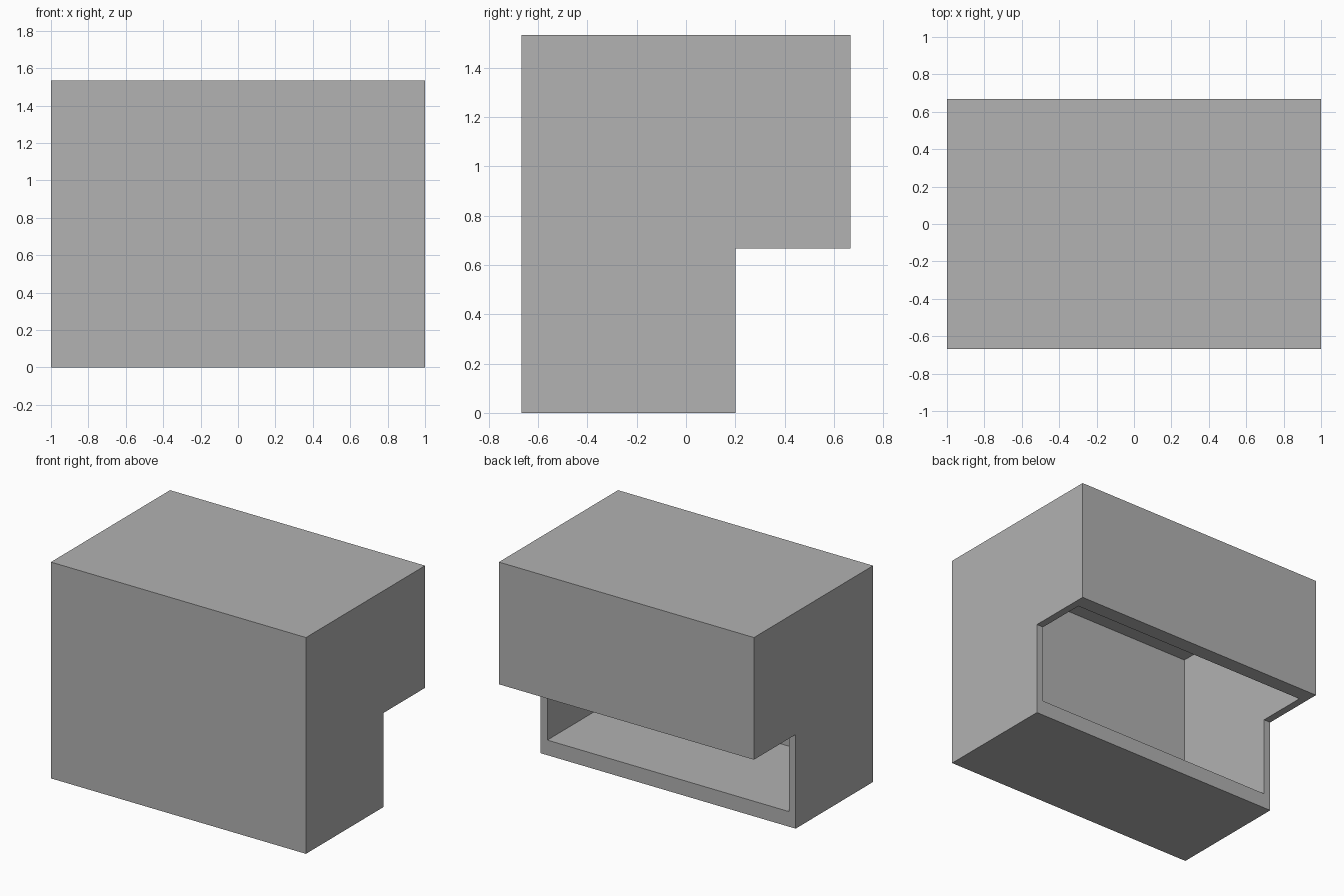
import bpy
import bmesh

if "Cube" in bpy.data.objects:
    bpy.data.objects.remove(bpy.data.objects["Cube"], do_unlink=True)

# Overall sizes
HALF_W, FRONT, BACK, TOP = 1.0, -0.667, 0.667, 1.533
STEP_Y, STEP_Z = 0.2, 0.667      # notch under the rear overhang
THIN, THICK = 0.053, 0.107       # wall thicknesses

grey = bpy.data.materials.new("grey")
grey.use_nodes = True
colour = (0.445, 0.445, 0.445, 1)
grey.diffuse_color = colour
grey.node_tree.nodes["Principled BSDF"].inputs["Base Color"].default_value = colour


def extrude_profile(name, profile, half_width):
    """Extrude a (y, z) outline symmetrically along x."""
    bm = bmesh.new()
    face = bm.faces.new([bm.verts.new((-half_width, y, z)) for y, z in profile])
    result = bmesh.ops.extrude_face_region(bm, geom=[face])
    moved = [v for v in result["geom"] if isinstance(v, bmesh.types.BMVert)]
    bmesh.ops.translate(bm, verts=moved, vec=(2 * half_width, 0, 0))
    bmesh.ops.recalc_face_normals(bm, faces=bm.faces)
    mesh = bpy.data.meshes.new(name)
    bm.to_mesh(mesh)
    bm.free()
    mesh.materials.append(grey)
    obj = bpy.data.objects.new(name, mesh)
    bpy.context.collection.objects.link(obj)
    return obj


# Stepped outer housing
housing = extrude_profile("stepped_housing", [
    (FRONT, 0), (STEP_Y, 0), (STEP_Y, STEP_Z),
    (BACK, STEP_Z), (BACK, TOP), (FRONT, TOP)], HALF_W)

# Cavity that opens through the notch at the back and below the overhang
y0, y1 = FRONT + THIN, BACK - THICK
z0, z1 = THICK, TOP - THIN
cavity = extrude_profile("cavity_cutter",
                         [(y0, z0), (y1, z0), (y1, z1), (y0, z1)],
                         HALF_W - THIN)
cavity.hide_render = True

hollow = housing.modifiers.new("hollow", 'BOOLEAN')
hollow.operation = 'DIFFERENCE'
hollow.solver = 'EXACT'
hollow.object = cavity

# Apply the cut and discard the cutter
bpy.context.view_layer.objects.active = housing
housing.select_set(True)
bpy.ops.object.modifier_apply(modifier=hollow.name)
bpy.data.objects.remove(cavity, do_unlink=True)
